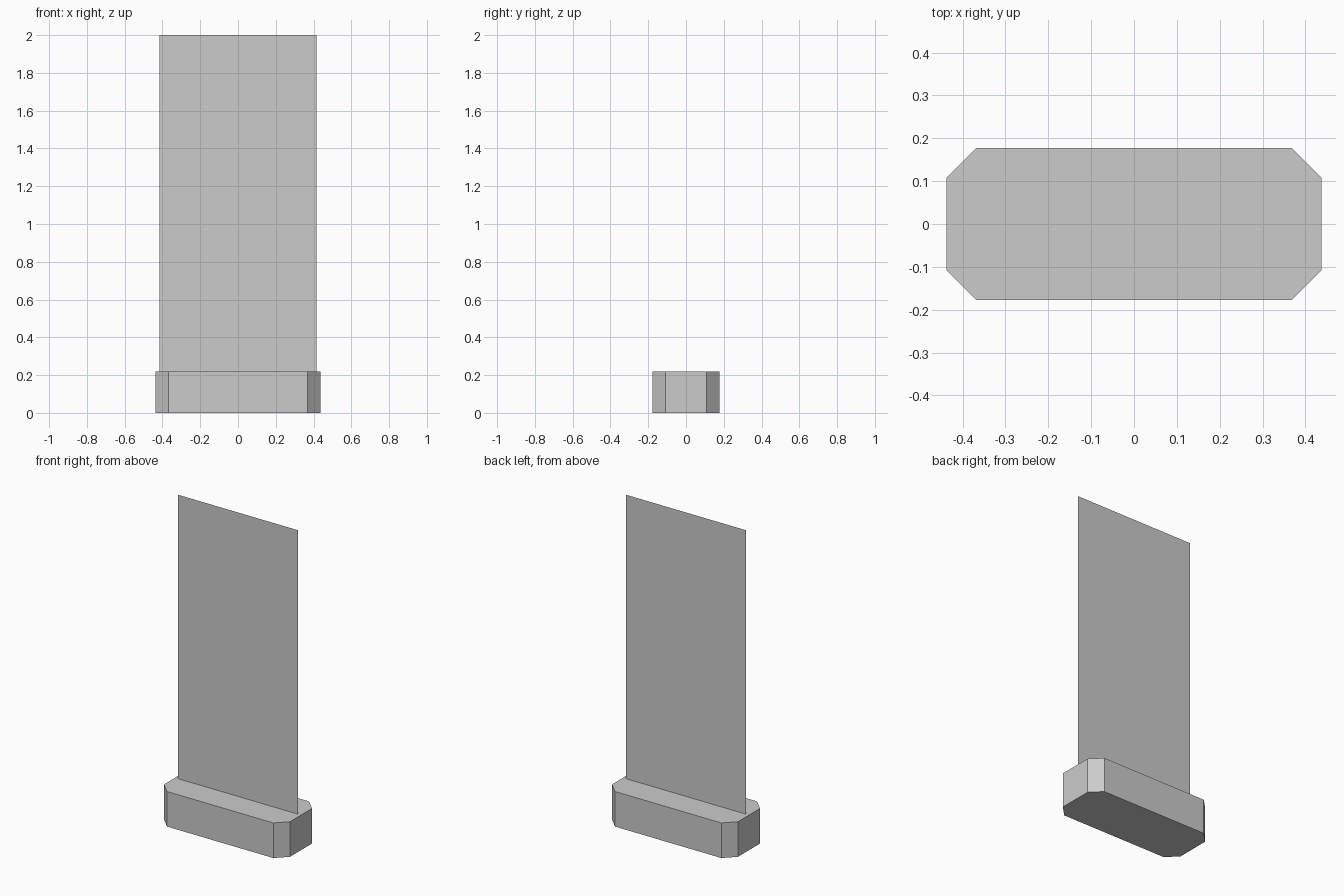
import bpy, bmesh

if "Cube" in bpy.data.objects:
    bpy.data.objects.remove(bpy.data.objects["Cube"])


def make_object(name, bm):
    mesh = bpy.data.meshes.new(name)
    bm.normal_update()
    bm.to_mesh(mesh)
    bm.free()
    obj = bpy.data.objects.new(name, mesh)
    bpy.context.collection.objects.link(obj)
    return obj


BASE_X, BASE_Y, BASE_H, CHAMFER = 0.437, 0.177, 0.22, 0.068
PANEL_X, TOP = 0.416, 2.0

# Base: block with its four upright corners chamfered
bm = bmesh.new()
bmesh.ops.create_cube(bm, size=1)
for v in bm.verts:
    v.co.x *= 2 * BASE_X
    v.co.y *= 2 * BASE_Y
    v.co.z = (v.co.z + 0.5) * BASE_H
uprights = [e for e in bm.edges if abs(e.verts[0].co.z - e.verts[1].co.z) > 0.1]
bmesh.ops.bevel(bm, geom=uprights, offset=CHAMFER, offset_type='OFFSET',
                segments=1, affect='EDGES')
# Bevel offset is measured along the side faces, giving 45-degree corners
make_object("base", bm)

# Panel: single flat sheet standing on the middle of the base
bm = bmesh.new()
corners = [(-PANEL_X, BASE_H), (PANEL_X, BASE_H), (PANEL_X, TOP), (-PANEL_X, TOP)]
bm.faces.new([bm.verts.new((x, 0, z)) for x, z in corners])
make_object("upright_panel", bm)
